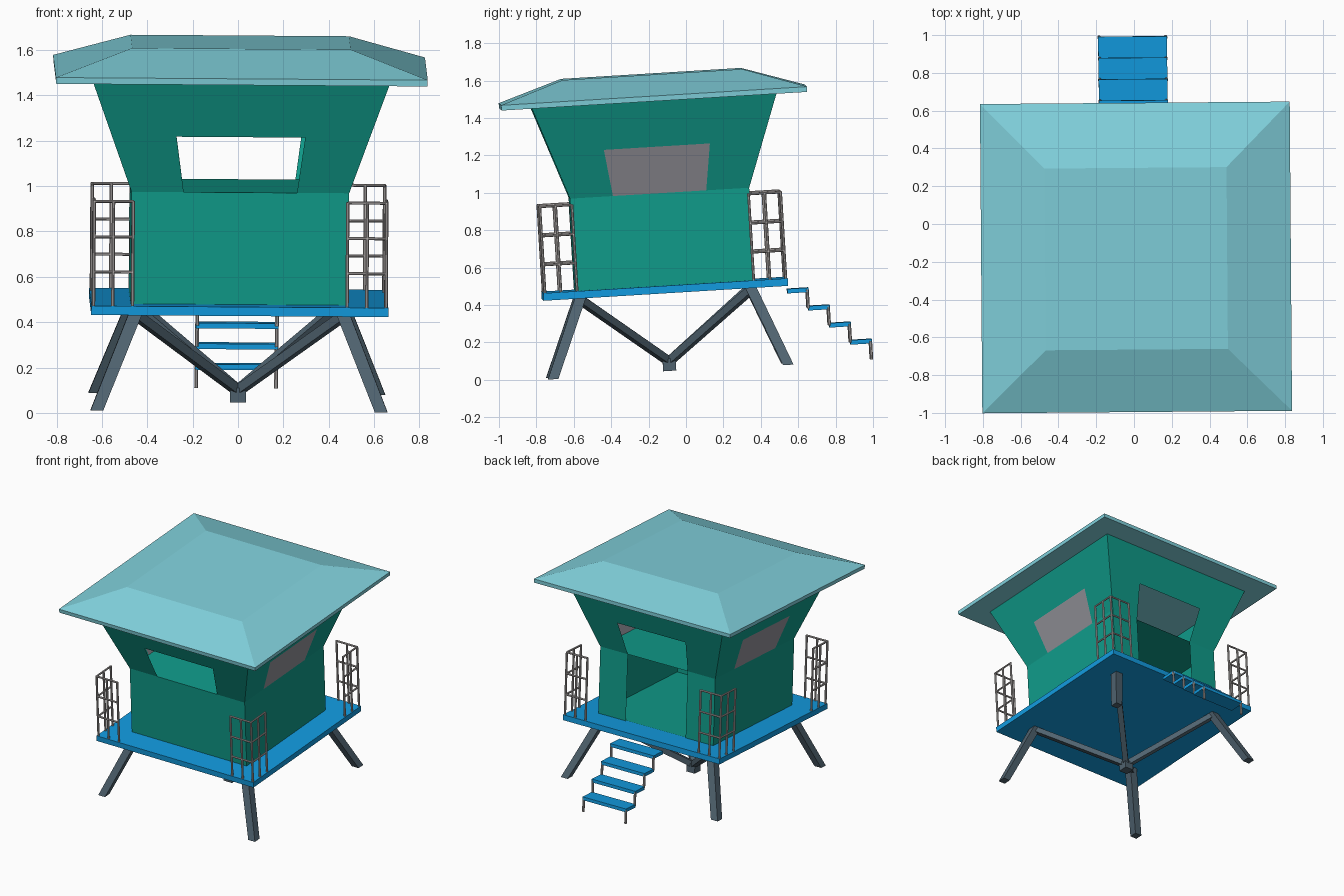
import bpy, bmesh, math
from mathutils import Matrix, Vector

cube = bpy.data.objects.get("Cube")
if cube:
    bpy.data.objects.remove(cube)


def material(name, rgb):
    m = bpy.data.materials.new(name)
    m.use_nodes = True
    m.diffuse_color = (*rgb, 1)
    m.node_tree.nodes["Principled BSDF"].inputs["Base Color"].default_value = (*rgb, 1)
    return m


TEAL = material("teal wall", (0.005, 0.33, 0.255))
ROOF = material("pale aqua roof", (0.22, 0.64, 0.72))
BLUE = material("blue deck", (0.006, 0.33, 0.75))
SLATE = material("slate timber", (0.08, 0.125, 0.16))
METAL = material("light metal", (0.48, 0.45, 0.44))
PANE = material("grey pane", (0.30, 0.295, 0.33))

# The whole hut leans a little; local origin is the middle of the deck top
LEAN = (Matrix.Translation((0.003, -0.115, 0.507)) @ Matrix.Rotation(0.008, 4, "Z")
        @ Matrix.Rotation(0.007, 4, "Y") @ Matrix.Rotation(0.061, 4, "X"))


def finish(name, bm, mat, smooth=False):
    bm.transform(LEAN)
    me = bpy.data.meshes.new(name)
    for f in bm.faces:
        f.smooth = smooth
    bm.to_mesh(me)
    bm.free()
    me.materials.append(mat)
    ob = bpy.data.objects.new(name, me)
    bpy.context.collection.objects.link(ob)
    return ob


def face(bm, pts):
    return bm.faces.new([bm.verts.new(p) for p in pts])


def box(bm, lo, hi):
    lo, hi = Vector(lo), Vector(hi)
    m = Matrix.Translation((lo + hi) / 2) @ Matrix.Diagonal((*(hi - lo), 1))
    bmesh.ops.create_cube(bm, size=1, matrix=m)


def rod(bm, a, b, r, sides=8):
    a, b = Vector(a), Vector(b)
    turn = (b - a).to_track_quat("Z", "Y").to_matrix().to_4x4()
    m = Matrix.Translation((a + b) / 2) @ turn @ Matrix.Rotation(math.pi / sides, 4, "Z")
    bmesh.ops.create_cone(bm, cap_ends=True, segments=sides, radius1=r, radius2=r,
                          depth=(b - a).length, matrix=m)


def loft(bm, rings):
    """Closed solid through square rings given as (cx, cy, z, half)."""
    loops = [[bm.verts.new((cx + sx * h, cy + sy * h, z))
              for sx, sy in ((-1, -1), (1, -1), (1, 1), (-1, 1))] for cx, cy, z, h in rings]
    for lo, hi in zip(loops, loops[1:]):
        for i in range(4):
            j = (i + 1) % 4
            bm.faces.new((lo[i], lo[j], hi[j], hi[i]))
    bm.faces.new(loops[0][::-1])
    bm.faces.new(loops[-1])
    bmesh.ops.recalc_face_normals(bm, faces=bm.faces)


CORNERS = [(sx, sy) for sx in (-1, 1) for sy in (-1, 1)]
SIDES = {"front": 0, "right_hand": 1, "back": 2, "left_hand": 3}
WALL, CREASE, EAVE, EAVE_HALF = 0.48, 0.495, 0.99, 0.655
SILL, HEAD, HEAD_HALF = 0.25, 0.745, 0.284

# Deck
bm = bmesh.new()
box(bm, (-0.655, -0.655, -0.04), (0.655, 0.655, 0))
finish("deck", bm, BLUE)

# Roof with a thin rim and a flat top
bm = bmesh.new()
loft(bm, [(0, 0, 0.99, 0.818), (0, 0, 1.018, 0.82), (0, 0, 1.13, 0.482)])
finish("roof", bm, ROOF)


def wall_point(x, z):
    """Point on the front wall, vertical below the crease and flared above it."""
    t = max(0, (z - CREASE) / (EAVE - CREASE))
    return (x, -(WALL + (EAVE_HALF - WALL) * t), z)


# Walls: flared upper part with an opening, lower part with a doorway at the back
for side, quarter in SIDES.items():
    spin = Matrix.Rotation(quarter * math.pi / 2, 4, "Z")
    bm = bmesh.new()
    panels = [[(-HEAD_HALF, HEAD), (HEAD_HALF, HEAD), (EAVE_HALF, EAVE), (-EAVE_HALF, EAVE)]]
    left = [(-WALL, CREASE), (-SILL, CREASE), (-HEAD_HALF, HEAD), (-EAVE_HALF, EAVE)]
    panels += [left, [(-x, z) for x, z in reversed(left)]]
    if side == "back":
        for x0, x1 in ((-WALL, -SILL), (SILL, WALL)):
            panels.append([(x0, 0), (x1, 0), (x1, CREASE), (x0, CREASE)])
    else:
        panels.append([(-WALL, 0), (WALL, 0), (WALL, CREASE), (-WALL, CREASE)])
    for p in panels:
        face(bm, [wall_point(x, z) for x, z in p])
    bmesh.ops.remove_doubles(bm, verts=bm.verts, dist=0.0005)
    bm.transform(spin)
    finish(side + "_wall", bm, TEAL)
    # Side window panes
    if side.endswith("hand"):
        bm = bmesh.new()
        face(bm, [wall_point(x, z) for x, z in ((-SILL, CREASE), (SILL, CREASE),
                                                (HEAD_HALF, HEAD), (-HEAD_HALF, HEAD))])
        bm.transform(spin)
        finish(side + "_window", bm, PANE)

# Cabin floor and loft floor at the crease
for name, z in (("cabin_floor", 0.004), ("loft_floor", CREASE)):
    bm = bmesh.new()
    face(bm, [(sx * WALL, sy * WALL, z) for sx, sy in ((-1, -1), (1, -1), (1, 1), (-1, 1))])
    finish(name, bm, TEAL)

# Splayed legs, braces and the hub block
for i, (sx, sy) in enumerate(CORNERS, 1):
    bm = bmesh.new()
    loft(bm, [(sx * 0.627, sy * 0.63, -0.462, 0.028), (sx * 0.455, sy * 0.455, -0.035, 0.03)])
    finish(f"leg_{i}", bm, SLATE)
    bm = bmesh.new()
    rod(bm, (0, 0, -0.41), (sx * 0.45, sy * 0.45, -0.055), 0.028, 4)
    finish(f"brace_{i}", bm, SLATE)
bm = bmesh.new()
box(bm, (-0.035, -0.035, -0.46), (0.035, 0.035, -0.395))
finish("brace_hub", bm, SLATE)

# Corner railings: five posts and three levels of rail around each corner
OUT, MID, IN = 0.645, 0.56, 0.473
for i, (sx, sy) in enumerate(CORNERS, 1):
    bm = bmesh.new()
    for x, y in ((OUT, OUT), (OUT, MID), (OUT, IN), (MID, OUT), (IN, OUT)):
        rod(bm, (sx * x, sy * y, 0), (sx * x, sy * y, 0.465), 0.008)
    for z in (0.15, 0.305, 0.462):
        corner = (sx * OUT, sy * OUT, z)
        rod(bm, corner, (sx * IN, sy * OUT, z), 0.007)
        rod(bm, corner, (sx * OUT, sy * IN, z), 0.007)
    finish(f"railing_{i}", bm, METAL, True)
    bpy.context.view_layer.objects.active = bpy.data.objects[f"railing_{i}"]
    bpy.context.object.select_set(True)
    bpy.ops.object.shade_smooth_by_angle()
    bpy.context.object.select_set(False)

# Back stairs: four treads hung on short posts
RUN, DROP = 0.107, 0.098
for i in range(4):
    y, z = 0.652 + i * RUN, -0.06 - i * DROP
    bm = bmesh.new()
    box(bm, (-0.182, y, z - 0.024), (0.182, y + RUN + 0.008, z))
    finish(f"stair_tread_{i + 1}", bm, BLUE)
    bm = bmesh.new()
    for x in (-0.176, 0.176):
        rod(bm, (x, y + RUN, z - 0.01), (x, y + RUN, z - DROP - 0.012), 0.009)
    finish(f"stair_posts_{i + 1}", bm, METAL)
